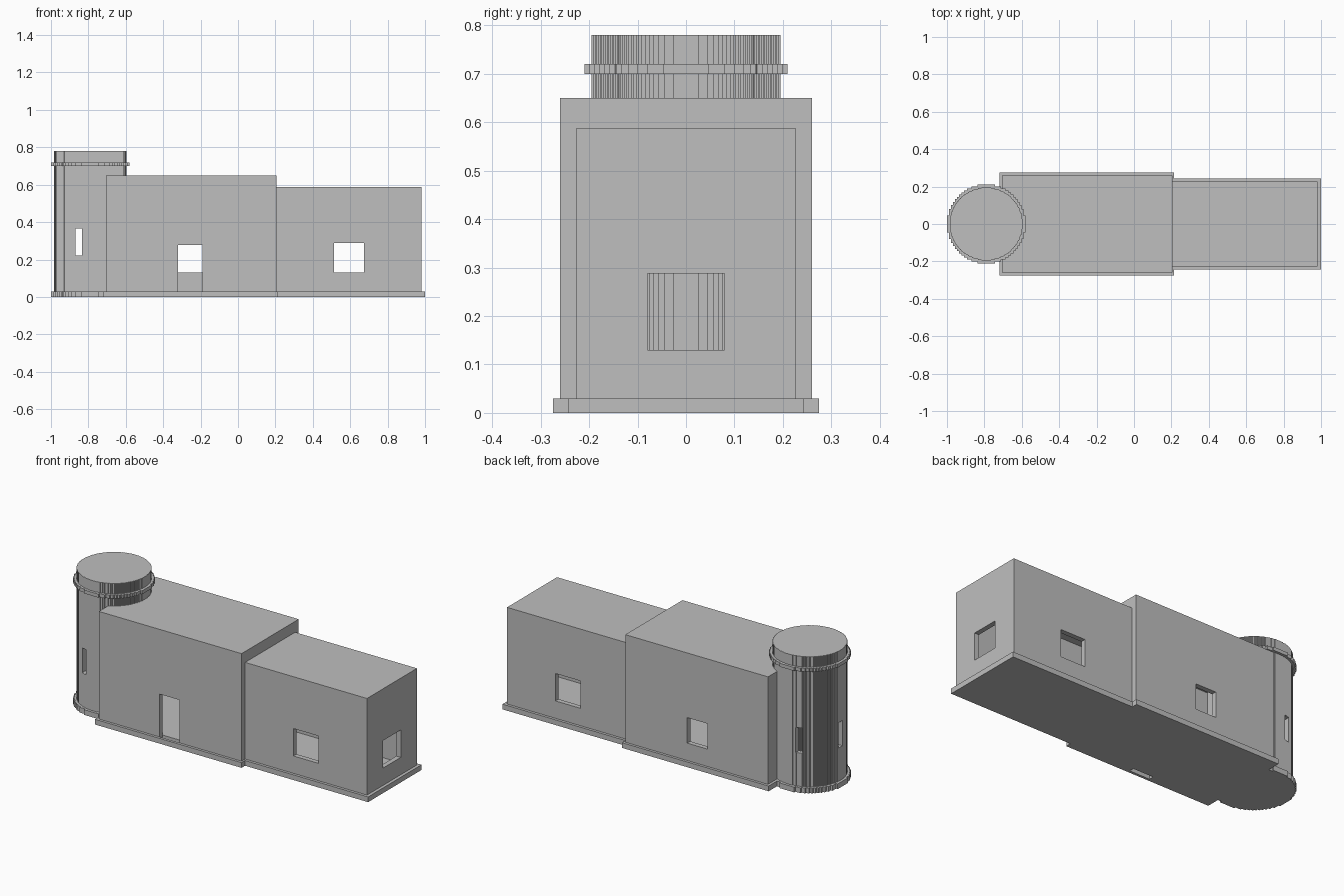
import bpy
import bmesh
import math

old = bpy.data.objects.get("Cube")
if old:
    bpy.data.objects.remove(old, do_unlink=True)

# One plain grey for the whole building
GREY = (0.52, 0.52, 0.52, 1)
stone = bpy.data.materials.new("grey_stone")
stone.use_nodes = True
stone.diffuse_color = GREY
stone.node_tree.nodes["Principled BSDF"].inputs["Base Color"].default_value = GREY


def prism(name, outline, z0, z1):
    """Extrude a closed outline between two heights."""
    bm = bmesh.new()
    face = bm.faces.new([bm.verts.new((x, y, z0)) for x, y in outline])
    up = bmesh.ops.extrude_face_region(bm, geom=[face])["geom"]
    for v in up:
        if isinstance(v, bmesh.types.BMVert):
            v.co.z = z1
    bmesh.ops.recalc_face_normals(bm, faces=bm.faces)
    mesh = bpy.data.meshes.new(name)
    bm.to_mesh(mesh)
    bm.free()
    mesh.materials.append(stone)
    ob = bpy.data.objects.new(name, mesh)
    bpy.context.collection.objects.link(ob)
    return ob


def box(name, x0, x1, y0, y1, z0, z1):
    return prism(name, [(x0, y0), (x1, y0), (x1, y1), (x0, y1)], z0, z1)


def stepped_circle(cx, r, step):
    """Circle drawn as fine stairs, symmetric in all eight octants."""
    octant = []
    x, k = r, 0
    while True:
        h = math.sqrt(r * r - (r - (k + 0.5) * step) ** 2)
        if h >= x:
            break
        octant.append((x, h))
        if x - step <= h:
            break
        x -= step
        octant.append((x, h))
        k += 1
    quarter = octant + [(b, a) for a, b in reversed(octant)]
    points = []
    for _ in range(4):
        points += quarter
        quarter = [(-b, a) for a, b in quarter]
    return [(cx + a, b) for a, b in points]


def combine(target, tool, operation="DIFFERENCE"):
    """Apply a boolean and discard the tool object."""
    tool.hide_render = True
    mod = target.modifiers.new("cut", "BOOLEAN")
    mod.operation = operation
    mod.solver = "EXACT"
    mod.object = tool
    bpy.context.view_layer.objects.active = target
    bpy.ops.object.modifier_apply(modifier=mod.name)
    bpy.data.objects.remove(tool, do_unlink=True)


def cut(target, *size):
    combine(target, box("cutter", *size))


WALL = 0.028
FLOOR = 0.03
TOWER_X = -0.79
MAIN = (-0.705, 0.205, 0.26, 0.65)
WING = (0.205, 0.982, 0.2275, 0.587)
DOOR_X = (-0.32, -0.19)

# Floor slab: overhanging plates under hall, wing and tower
base = box("base_slab", -0.72, 0.215, -0.275, 0.275, 0, FLOOR)
combine(base, box("wing_slab", 0.1, 1.0, -0.243, 0.243, 0, FLOOR), "UNION")
combine(base, prism("tower_slab", stepped_circle(TOWER_X, 0.21, 0.0105), 0, FLOOR), "UNION")
cut(base, *DOOR_X, -0.26, -0.26 + WALL, -0.1, 0.1)

# Main hall: hollow shell with front door, back window, passage to the wing
x0, x1, y, top = MAIN
hall = box("main_hall", x0, x1, -y, y, FLOOR, top)
cut(hall, x0 + WALL, x1 - WALL, WALL - y, y - WALL, -0.1, top - WALL)
cut(hall, *DOOR_X, -0.4, 0, -0.1, 0.277)
cut(hall, *DOOR_X, 0, 0.4, 0.13, 0.277)
cut(hall, 0, 0.4, WALL - WING[2], WING[2] - WALL, -0.1, WING[3] - WALL)
combine(hall, prism("cutter", stepped_circle(TOWER_X, 0.17, 0.0035), -0.1, 0.9))

# Wing: lower hollow shell with windows on three sides
x0, x1, y, top = WING
wing = box("side_wing", x0, x1, -y, y, FLOOR, top)
cut(wing, 0, x1 - WALL, WALL - y, y - WALL, -0.1, top - WALL)
cut(wing, 0.513, 0.673, -0.4, 0.4, 0.13, 0.288)
cut(wing, 0.8, 1.2, -0.08, 0.08, 0.13, 0.288)

# Round tower: hollow, with narrow slits at front, back and outer side
tower = prism("round_tower", stepped_circle(TOWER_X, 0.195, 0.0035), FLOOR, 0.78)
combine(tower, prism("cutter", stepped_circle(TOWER_X, 0.167, 0.0035), -0.1, 0.75))
cut(tower, -0.868, -0.834, -0.4, 0.4, 0.222, 0.367)
cut(tower, -1.2, TOWER_X, -0.0175, 0.0175, 0.222, 0.367)

# Ledge around the tower top
ledge = prism("tower_ledge", stepped_circle(TOWER_X, 0.21, 0.0105), 0.70, 0.72)
combine(ledge, prism("cutter", stepped_circle(TOWER_X, 0.18, 0.0035), 0.6, 0.8))
